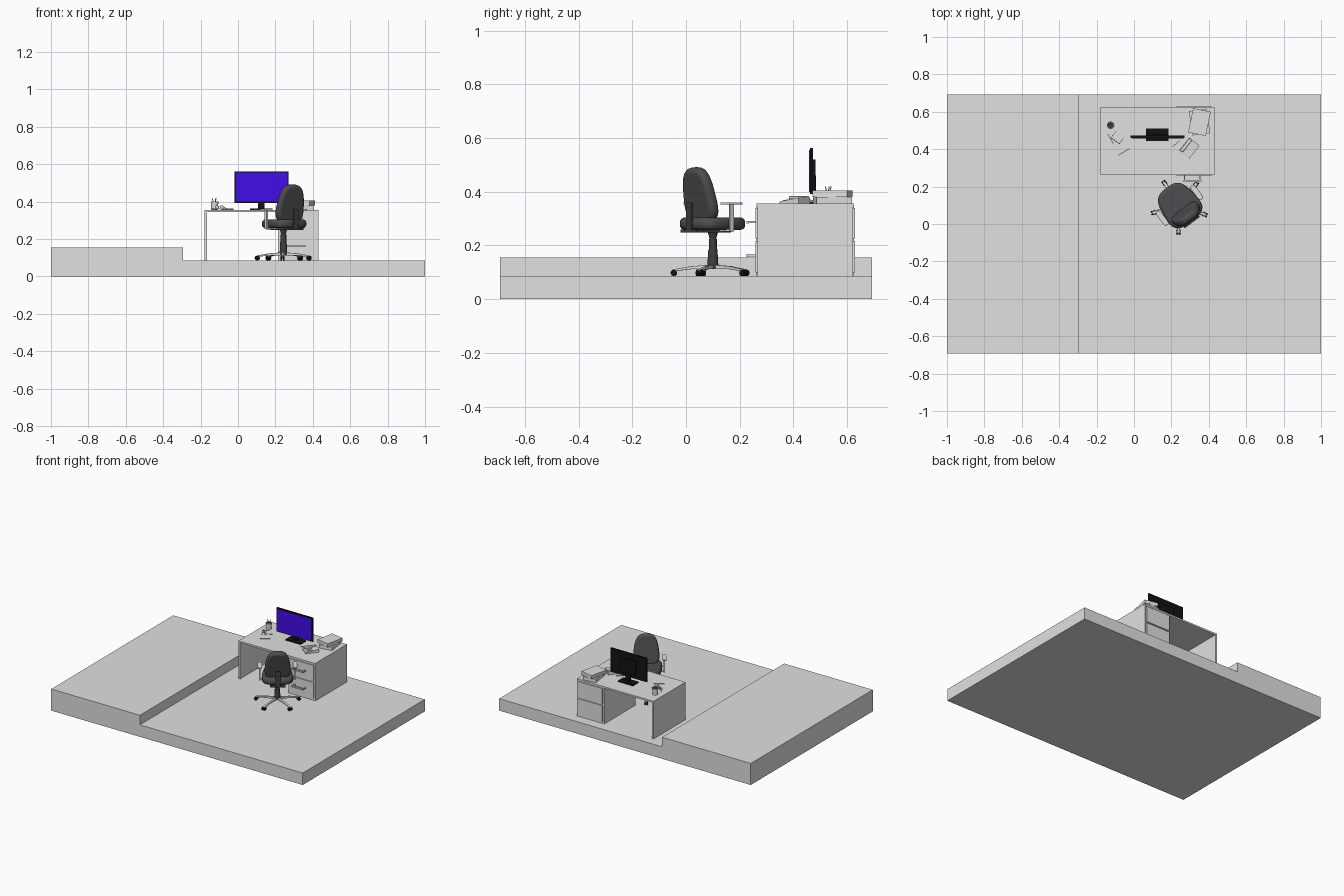
import bpy, bmesh, math
from mathutils import Matrix, Vector

if "Cube" in bpy.data.objects:
    bpy.data.objects.remove(bpy.data.objects["Cube"], do_unlink=True)


def material(name, r, g, b):
    m = bpy.data.materials.new(name)
    m.use_nodes = True
    m.diffuse_color = (r, g, b, 1)
    m.node_tree.nodes["Principled BSDF"].inputs["Base Color"].default_value = (r, g, b, 1)
    return m


LIGHT = material("light grey", 0.75, 0.75, 0.75)
FABRIC = material("dark fabric", 0.075, 0.075, 0.08)
PLASTIC = material("dark plastic", 0.05, 0.05, 0.05)
BLACK = material("black", 0.006, 0.006, 0.006)
SCREEN = material("violet screen", 0.055, 0.004, 0.8)
I = Matrix.Identity(4)


def place(loc, turn=0, tilt=0):
    return (Matrix.Translation(loc) @ Matrix.Rotation(math.radians(turn), 4, 'Z')
            @ Matrix.Rotation(math.radians(tilt), 4, 'X'))


def finish(name, bm, mat, frame=I, bevel=0, smooth=False):
    bmesh.ops.recalc_face_normals(bm, faces=bm.faces)
    me = bpy.data.meshes.new(name)
    bm.to_mesh(me)
    bm.free()
    me.materials.append(mat)
    ob = bpy.data.objects.new(name, me)
    bpy.context.collection.objects.link(ob)
    ob.matrix_world = frame
    if bevel:
        mod = ob.modifiers.new("rounding", 'BEVEL')
        mod.width, mod.segments = bevel, 4
        mod.limit_method = 'ANGLE'
        mod.angle_limit = math.radians(50)
    if smooth:
        bpy.ops.object.select_all(action='DESELECT')
        ob.select_set(True)
        bpy.context.view_layer.objects.active = ob
        bpy.ops.object.shade_smooth_by_angle(angle=math.radians(40))
    return ob


def box(name, x, y, z, mat, frame=I, bevel=0):
    bm = bmesh.new()
    bmesh.ops.create_cube(bm, size=1)
    for v in bm.verts:
        v.co = [r[0] if c < 0 else r[1] for c, r in zip(v.co, (x, y, z))]
    return finish(name, bm, mat, frame, bevel)


def prism(name, outline, depth, mat, frame=I, bevel=0, smooth=False):
    # outline lies in local xy and is extruded along local z
    bm = bmesh.new()
    face = bm.faces.new([bm.verts.new((px, py, 0)) for px, py in outline])
    out = bmesh.ops.extrude_face_region(bm, geom=[face])["geom"]
    for v in out:
        if isinstance(v, bmesh.types.BMVert):
            v.co.z += depth
    return finish(name, bm, mat, frame, bevel, smooth)


def cone(name, r1, r2, depth, mat, frame=I, sides=20):
    bm = bmesh.new()
    bmesh.ops.create_cone(bm, cap_ends=True, segments=sides, radius1=r1, radius2=r2, depth=depth)
    return finish(name, bm, mat, frame, smooth=True)


def rod(name, a, b, radius, mat, frame=I, tip=None, sides=10):
    a, b = Vector(a), Vector(b)
    d = b - a
    turn = d.to_track_quat('Z', 'Y').to_matrix().to_4x4()
    return cone(name, radius, tip or radius, d.length, mat,
                frame @ Matrix.Translation((a + b) / 2) @ turn, sides)


def rounded(half_w, half_h, power, taper, n=40):
    pts = []
    for i in range(n):
        c, s = math.cos(math.tau * i / n), math.sin(math.tau * i / n)
        px = math.copysign(abs(c) ** (2 / power), c)
        py = math.copysign(abs(s) ** (2 / power), s)
        pts.append((half_w * px * (1 - taper * py), half_h * py))
    return pts


# Stepped floor, as one profile pushed through the depth
FLOOR, STEP, HALF = 0.086, 0.155, 0.693
prism("floor_platform", [(-1, 0), (1, 0), (1, FLOOR), (-0.295, FLOOR), (-0.295, STEP), (-1, STEP)],
      2 * HALF, LIGHT, place((0, HALF, 0), 0, 90))

# Desk
TOP = 0.356
FRONT, BACK = 0.262, 0.625
box("desk_top", (-0.18, 0.43), (FRONT, BACK), (TOP - 0.012, TOP), LIGHT)
box("desk_side_panel", (-0.18, -0.166), (FRONT, BACK), (FLOOR, TOP - 0.012), LIGHT)
box("desk_pedestal", (0.215, 0.43), (FRONT + 0.004, BACK - 0.004), (FLOOR, TOP - 0.012), LIGHT)
for i, (low, high) in enumerate([(0.1, 0.217), (0.226, 0.34)]):
    box(f"drawer_front_{i}", (0.227, 0.418), (FRONT - 0.003, FRONT + 0.006), (low, high), LIGHT)
    box(f"pedestal_back_panel_{i}", (0.227, 0.418), (BACK - 0.006, BACK + 0.003), (low, high), LIGHT)
    mid = (low + high) / 2 + 0.004
    for x in (0.27, 0.355):
        box(f"handle_mount_{i}", (x - 0.004, x + 0.004), (0.228, FRONT), (mid - 0.004, mid + 0.004), LIGHT)
    box(f"drawer_handle_{i}", (0.264, 0.361), (0.225, 0.234), (mid - 0.005, mid + 0.005), LIGHT)

# Monitor
box("monitor_base", (0.065, 0.185), (0.445, 0.51), (TOP, TOP + 0.007), BLACK)
box("monitor_neck", (0.108, 0.142), (0.472, 0.484), (TOP, 0.46), BLACK)
box("monitor_frame", (-0.018, 0.27), (0.461, 0.473), (0.392, 0.562), BLACK)
box("monitor_back", (0.065, 0.185), (0.472, 0.482), (0.42, 0.52), BLACK)
box("monitor_screen", (-0.012, 0.264), (0.458, 0.462), (0.399, 0.556), SCREEN)

# Paper stack
for i, (turn, low, high) in enumerate([(8, 0, 0.024), (-12, 0.024, 0.049)]):
    box(f"paper_stack_{i}", (-0.048, 0.048), (-0.066, 0.066), (low, high), LIGHT,
        place((0.35, 0.545, TOP), turn))

# Desk phone: wedge body, keys and handset
phone = place((0.295, 0.405, TOP), -38)
prism("phone_body", [(-0.045, 0), (0.045, 0), (0.045, 0.022), (-0.045, 0.008)], 0.07, LIGHT,
      phone @ Matrix(((0, 0, 1, -0.035), (1, 0, 0, 0), (0, 1, 0, 0), (0, 0, 0, 1))))
box("phone_handset", (-0.032, -0.014), (-0.04, 0.044), (0.012, 0.028), LIGHT, phone, 0.004)
for ix in range(3):
    for iy in range(3):
        box("phone_key", (ix * 0.013 - 0.005, ix * 0.013 + 0.004),
            (iy * 0.014 - 0.032, iy * 0.014 - 0.022), (0.008, 0.014 + iy * 0.002), LIGHT, phone)

# Pen cup and loose pens
cup = place((-0.125, 0.528, TOP))
cone("pen_cup", 0.018, 0.02, 0.044, LIGHT, cup @ Matrix.Translation((0, 0, 0.022)))
cone("pen_cup_opening", 0.017, 0.017, 0.002, PLASTIC, cup @ Matrix.Translation((0, 0, 0.044)))
for dx, dy in ((-0.013, 0.004), (0.008, 0.012), (0.006, -0.009)):
    rod("cup_pen", (0, 0, 0.01), (dx, dy, 0.064), 0.002, LIGHT, cup, sides=6)
for x, y, turn, size in ((-0.055, 0.385, 30, 0.035), (-0.125, 0.455, 120, 0.03), (0.225, 0.43, 40, 0.025)):
    rod("loose_pen", (-size, 0, 0.003), (size, 0, 0.003), 0.003, LIGHT, place((x, y, TOP), turn), sides=6)

# Reading glasses
glasses = place((-0.1, 0.445, TOP), -35)
for side in (-1, 1):
    cone("glasses_lens", 0.012, 0.012, 0.003, LIGHT,
         glasses @ place((side * 0.016, 0, 0.012), 0, 90), 16)
    rod("glasses_arm", (side * 0.028, 0, 0.014), (side * 0.026, 0.045, 0.003), 0.0015, LIGHT, glasses, sides=6)
rod("glasses_bridge", (-0.028, 0, 0.016), (0.028, 0, 0.016), 0.0015, LIGHT, glasses, sides=6)

# Swivel chair: local x is the sitter's right, local y is forward
chair = place((0.243, 0.1, 0), 36.9)
prism("chair_seat", rounded(0.1, 0.112, 3.2, 0.12), 0.046, FABRIC,
      chair @ Matrix.Translation((0, 0.004, 0.258)), 0.018, True)
prism("chair_backrest", rounded(0.082, 0.105, 3, 0.17), 0.042, FABRIC,
      chair @ place((0, -0.042, 0.392), 0, 102), 0.016, True)
box("backrest_support", (-0.016, 0.016), (-0.115, -0.103), (0.25, 0.36), PLASTIC, chair, 0.003)
box("seat_mount", (-0.05, 0.05), (-0.115, 0.05), (0.248, 0.26), PLASTIC, chair, 0.003)

# Gas lift
for name, low, high, r1, r2 in (("lift_cover", 0.115, 0.185, 0.021, 0.017),
                                ("lift_tube", 0.185, 0.225, 0.015, 0.015),
                                ("lift_head", 0.225, 0.252, 0.012, 0.02)):
    rod(name, (0, 0, low), (0, 0, high), r1, PLASTIC, chair, r2, 20)

# Five-armed foot with twin-wheel casters
for k in range(5):
    arm = chair @ Matrix.Rotation(math.radians(15 + 72 * k), 4, 'Z')
    prism("foot_arm", [(0.01, 0.112), (0.08, 0.112), (0.15, 0.103), (0.15, 0.111), (0.08, 0.123), (0.01, 0.128)],
          0.015, LIGHT, arm @ place((0, 0.0075, 0), 0, 90), 0.002)
    rod("caster_stem", (0.142, 0, 0.095), (0.142, 0, 0.11), 0.005, PLASTIC, arm)
    for side in (-1, 1):
        rod("caster_wheel", (0.145, side * 0.003, 0.098), (0.145, side * 0.011, 0.098),
            0.012, BLACK, arm, sides=16)

# Armrests
for side in (-1, 1):
    x = side * 0.115
    rod("armrest_bracket", (side * 0.04, 0, 0.256), (x, 0, 0.256), 0.005, LIGHT, chair)
    box("armrest_post", (x - 0.004, x + 0.004), (-0.009, 0.009), (0.252, 0.354), LIGHT, chair)
    prism("armrest_pad", rounded(0.015, 0.046, 4, 0), 0.008, LIGHT,
          chair @ Matrix.Translation((x, 0, 0.352)), 0.002, True)
